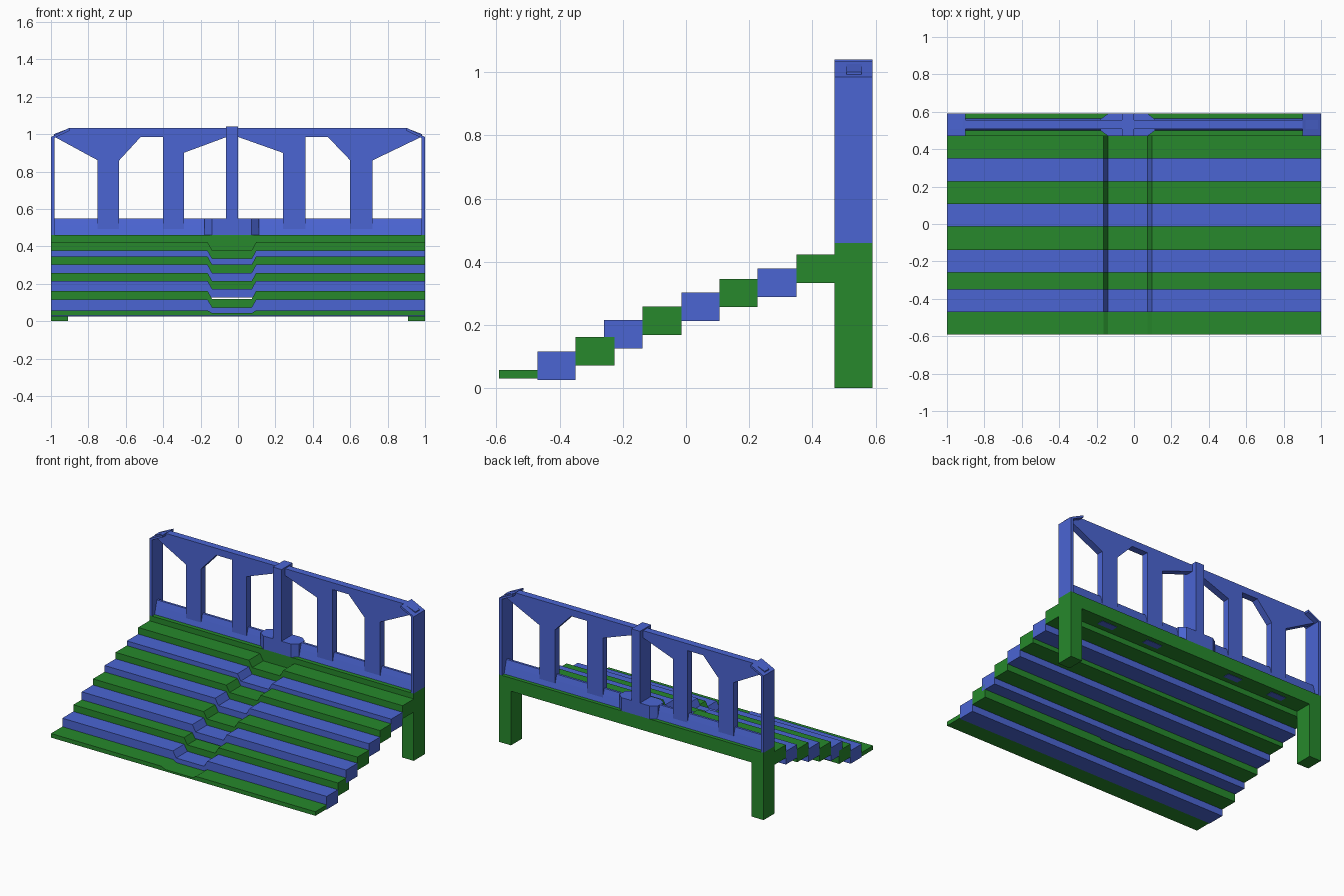
import bpy, bmesh
from mathutils import Vector


def colour(name, rgb):
    m = bpy.data.materials.new(name)
    m.diffuse_color = (*rgb, 1)
    return m


BLUE = colour("blue", (0.07, 0.13, 0.65))
GREEN = colour("green", (0.02, 0.25, 0.025))


def prism(name, pts, axis, lo, hi, mat):
    """Extrude a 2D outline along x, y or z between lo and hi."""
    place = {"x": lambda a, b, t: (t, a, b),
             "y": lambda a, b, t: (a, t, b),
             "z": lambda a, b, t: (a, b, t)}[axis]
    bm = bmesh.new()
    face = bm.faces.new([bm.verts.new(place(a, b, lo)) for a, b in pts])
    ext = bmesh.ops.extrude_face_region(bm, geom=[face])
    moved = [g for g in ext["geom"] if isinstance(g, bmesh.types.BMVert)]
    bmesh.ops.translate(bm, verts=moved, vec=Vector(place(0, 0, hi - lo)))
    bmesh.ops.recalc_face_normals(bm, faces=bm.faces)
    me = bpy.data.meshes.new(name)
    bm.to_mesh(me)
    bm.free()
    me.materials.append(mat)
    ob = bpy.data.objects.new(name, me)
    bpy.context.collection.objects.link(ob)
    return ob


# Steps, worn down in the middle: y start, y end, bottom, top, dip
steps = [
    (-0.592, -0.47, 0.03, 0.058, 0.015),
    (-0.47, -0.35, 0.026, 0.116, 0.042),
    (-0.35, -0.227, 0.072, 0.162, 0.044),
    (-0.26, -0.138, 0.126, 0.216, 0.044),
    (-0.138, -0.014, 0.168, 0.258, 0.044),
    (-0.014, 0.106, 0.212, 0.302, 0.044),
    (0.106, 0.227, 0.257, 0.346, 0.044),
    (0.227, 0.35, 0.288, 0.378, 0.044),
    (0.35, 0.47, 0.333, 0.423, 0.044),
]
for i, (y0, y1, b, t, d) in enumerate(steps):
    outline = [(-1, b), (1, b), (1, t), (0.097, t), (0.073, t - d),
               (-0.138, t - d), (-0.163, t), (-1, t)]
    prism(f"step_{i + 1}", outline, "y", y0, y1, BLUE if i % 2 else GREEN)

# Back landing beam with its two legs
Y0, Y1 = 0.47, 0.59
prism("landing_frame", [(-1, 0), (-0.91, 0), (-0.91, 0.37), (0.91, 0.37),
                        (0.91, 0), (1, 0), (1, 0.46), (-1, 0.46)],
      "y", Y0, Y1, GREEN)

# Bottom rail: tapered sides rising to a narrow ridge
prism("bottom_rail", [(0.499, 0.46), (0.565, 0.46), (0.551, 0.512),
                      (0.54, 0.55), (0.524, 0.55), (0.513, 0.512)],
      "x", -0.985, 0.985, BLUE)

# Handrail, posts and slanted braces in one flat panel
posts = [  # left brace foot, left brace top, right brace top, right brace foot
    ((-0.75, 0.86), (-0.98, 0.985), (-0.52, 0.985), (-0.635, 0.86)),
    ((-0.40, 0.90), (-0.40, 0.985), (-0.06, 0.985), (-0.29, 0.90)),
    ((0.24, 0.90), (0.0, 0.985), (0.36, 0.985), (0.36, 0.90)),
    ((0.60, 0.86), (0.48, 0.985), (0.98, 0.985), (0.72, 0.86)),
]
panel = [(-0.985, 1.0), (-0.985, 0.985)]
for foot_l, top_l, top_r, foot_r in posts:
    panel += [top_l, foot_l, (foot_l[0], 0.368), (foot_r[0], 0.368), foot_r, top_r]
panel += [(0.985, 0.985), (0.985, 1.0), (0.9, 1.032), (-0.9, 1.032)]
prism("railing_panel", panel, "y", 0.508, 0.556, BLUE)

# Centre post on its chamfered pedestal
prism("centre_post", [(-0.065, 0.46), (0.0, 0.46), (0.0, 1.04), (-0.065, 1.04)],
      "y", Y0, Y1, BLUE)
prism("pedestal", [(-0.138, Y0), (0.073, Y0), (0.112, 0.5), (0.112, 0.56),
                   (0.073, Y1), (-0.138, Y1), (-0.18, 0.56), (-0.18, 0.5)],
      "z", 0.46, 0.55, BLUE)

# End posts with sloping caps
for s, side in ((-1, "left"), (1, "right")):
    pts = [(1, 0.46), (0.98, 0.46), (0.98, 0.98), (0.9, 1.018), (0.9, 1.034), (1, 0.985)]
    prism(f"{side}_end_post", [(s * x, z) for x, z in pts], "y", Y0, Y1, BLUE)
